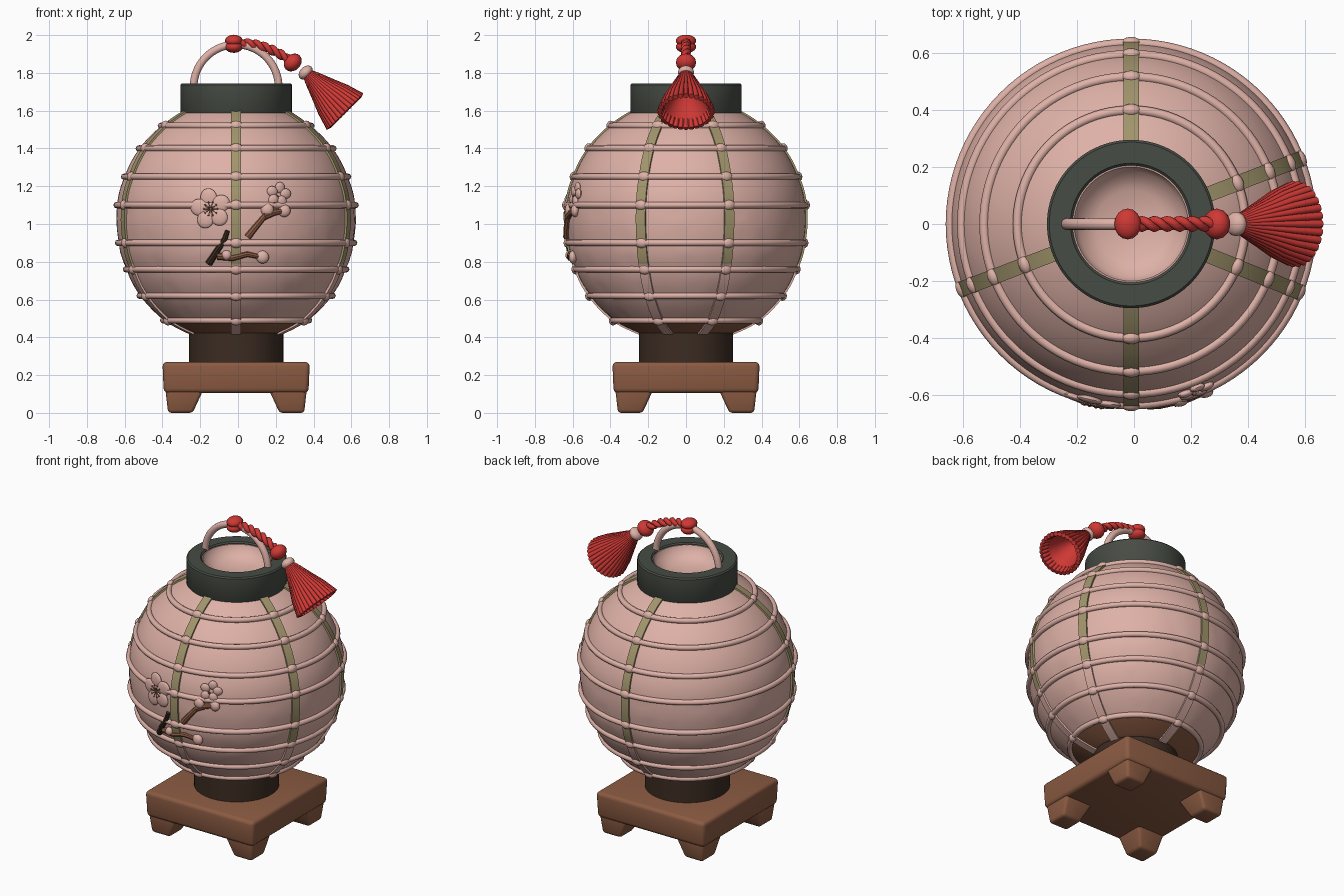
import bpy, bmesh, math
from mathutils import Vector, Matrix

if "Cube" in bpy.data.objects:
    bpy.data.objects.remove(bpy.data.objects["Cube"])

CX = -0.01  # lantern axis


def mat(name, c):
    m = bpy.data.materials.new(name)
    m.diffuse_color = (*c, 1)
    m.use_nodes = True
    m.node_tree.nodes["Principled BSDF"].inputs["Base Color"].default_value = m.diffuse_color
    return m


PINK = mat("paper pink", (0.73, 0.44, 0.385))
OLIVE = mat("olive bamboo", (0.36, 0.30, 0.15))
RED = mat("cord red", (0.62, 0.04, 0.035))
DARK = mat("charcoal green", (0.063, 0.072, 0.058))
WOOD = mat("base wood", (0.26, 0.105, 0.055))
DEEP = mat("dark wood", (0.045, 0.025, 0.016))


def finish(name, bm, mats, rule=None, angle=40):
    bmesh.ops.remove_doubles(bm, verts=bm.verts, dist=1e-5)
    bmesh.ops.recalc_face_normals(bm, faces=bm.faces)
    if rule:
        for f in bm.faces:
            f.material_index = rule(f.calc_center_median())
    me = bpy.data.meshes.new(name)
    bm.to_mesh(me)
    bm.free()
    for m in mats:
        me.materials.append(m)
    me.shade_smooth()
    me.set_sharp_from_angle(angle=math.radians(angle))
    ob = bpy.data.objects.new(name, me)
    bpy.context.collection.objects.link(ob)
    return ob


def lathe(bm, prof, n=96, closed=True, ripple=None):
    """Spin (r, z) points round the lantern axis."""
    rows = []
    for k in range(n):
        a = 2 * math.pi * k / n
        row = []
        for r, z in prof:
            r += ripple(a, z) if ripple else 0
            row.append(bm.verts.new((CX + r * math.cos(a), r * math.sin(a), z)))
        rows.append(row)
    m = len(prof)
    for k in range(n):
        p, q = rows[k], rows[(k + 1) % n]
        for j in range(m if closed else m - 1):
            i = (j + 1) % m
            if prof[j][0] < 1e-6 and prof[i][0] < 1e-6:
                continue
            bm.faces.new((p[j], q[j], q[i], p[i]))


def sweep(bm, pts, section, side, scales=None):
    """Sweep a closed 2D section along a path, with a width direction."""
    pts = [Vector(p) for p in pts]
    side, rings = Vector(side), []
    for i, p in enumerate(pts):
        t = (pts[min(i + 1, len(pts) - 1)] - pts[max(i - 1, 0)]).normalized()
        s = (side - t * side.dot(t)).normalized()
        nrm = t.cross(s)
        k = scales[i] if scales else 1
        rings.append([bm.verts.new(p + s * u * k + nrm * v * k) for u, v in section])
    m = len(section)
    for a, b in zip(rings, rings[1:]):
        for j in range(m):
            bm.faces.new((a[j], a[(j + 1) % m], b[(j + 1) % m], b[j]))
    bm.faces.new(rings[0])
    bm.faces.new(rings[-1])


def circle(r, n=10):
    return [(r * math.cos(2 * math.pi * k / n), r * math.sin(2 * math.pi * k / n)) for k in range(n)]


def blob(bm, loc, scale, rot=Matrix.Identity(4), u=16, v=10):
    M = Matrix.Translation(loc) @ rot @ Matrix.Diagonal((*scale, 1))
    bmesh.ops.create_uvsphere(bm, u_segments=u, v_segments=v, radius=1, matrix=M)


# body profile through the hoops
HOOPS = [(.49, .383), (.62, .508), (.76, .58), (.90, .622), (1.10, .63), (1.25, .59), (1.40, .512), (1.52, .395)]
KEYS = [(.42, .24)] + HOOPS + [(1.60, .27)]


def radius(z):
    for (z0, r0), (z1, r1) in zip(KEYS, KEYS[1:]):
        if z <= z1:
            t = (z - z0) / (z1 - z0)
            return r0 + (r1 - r0) * t + 0.03 * t * (1 - t)
    return KEYS[-1][1]


def steps(n):
    zs = []
    for (z0, _), (z1, _) in zip(KEYS, KEYS[1:]):
        zs += [z0 + (z1 - z0) * k / n for k in range(n)]
    return zs + [KEYS[-1][0]]


def wrinkle(a, z):
    if not .5 < z < 1.08:
        return 0
    return -0.004 * max(0, math.sin(17 * a + 9 * z) * math.sin(7 * a + 2)) * abs(math.sin(z * 22))


# paper body, wood coloured under the lowest hoop
bm = bmesh.new()
lathe(bm, [(0, .42)] + [(radius(z), z) for z in steps(6)] + [(0, 1.60)], 120,
      ripple=lambda a, z: wrinkle(a, z))
finish("paper_body", bm, [PINK, WOOD], lambda c: int(c.z < .487))

# horizontal hoops
bm = bmesh.new()
for z, r in HOOPS:
    lathe(bm, [(r + .003 + u, z + v) for u, v in circle(.017, 8)])
finish("hoops", bm, [PINK], angle=60)

# upright ribs and the lashings where they cross the hoops
ribs, knots = bmesh.new(), bmesh.new()
for deg in (90, 270, 21, -22, 201):
    a = math.radians(deg)
    ca, sa = math.cos(a), math.sin(a)
    path = [(CX + (radius(z) + .002) * ca, (radius(z) + .002) * sa, z) for z in steps(5)]
    sweep(ribs, path, [(-.027, -.008), (.027, -.008), (.027, .008), (-.027, .008)], (-sa, ca, 0))
    for z, r in HOOPS:
        blob(knots, (CX + (r + .003) * ca, (r + .003) * sa, z), (.023, .036, .027), Matrix.Rotation(a, 4, 'Z'))
finish("ribs", ribs, [OLIVE, PINK], lambda c: int(c.z < .78))
finish("rib_lashings", knots, [PINK])

# top collar and the dished paper inside it
bm = bmesh.new()
lathe(bm, [(.205, 1.57), (.287, 1.57), (.295, 1.58), (.295, 1.737), (.287, 1.745), (.213, 1.745), (.205, 1.737)])
finish("collar", bm, [DARK])
bm = bmesh.new()
lathe(bm, [(0, 1.59), (.207, 1.59), (.207, 1.733), (.2, 1.733), (.185, 1.69), (.12, 1.655), (0, 1.645)], 64)
finish("inner_dish", bm, [PINK], angle=60)

# pedestal drum
bm = bmesh.new()
lathe(bm, [(0, .26), (.25, .26), (.25, .422), (.242, .43), (0, .43)], 64)
finish("pedestal", bm, [DEEP])


# rounded, tapered boxes for the stand
def box(bm, x0, x1, y0, y1, z0, z1, taper=None, bev=.02):
    vs = bmesh.ops.create_cube(bm, size=1)["verts"]
    for v in vs:
        low = v.co.z < 0
        bx, by = (taper if taper and low else ((x0, x1), (y0, y1)))
        v.co = (bx[v.co.x > 0], by[v.co.y > 0], z0 if low else z1)
    es = {e for v in vs for e in v.link_edges}
    bmesh.ops.bevel(bm, geom=list(es), offset=bev, segments=3, profile=.5, affect='EDGES')


bm = bmesh.new()
box(bm, CX - .39, CX + .39, -.39, .39, .105, .27, ((CX - .383, CX + .383), (-.383, .383)), .024)
finish("base_plate", bm, [WOOD])
bm = bmesh.new()
for sx in (-1, 1):
    for sy in (-1, 1):
        tx, ty = sorted((sx * .36 + CX, sx * .23 + CX)), sorted((sy * .36, sy * .23))
        px, py = sorted((sx * .375 + CX, sx * .17 + CX)), sorted((sy * .375, sy * .17))
        box(bm, *px, *py, 0, .13, (tx, ty), .017)
finish("feet", bm, [WOOD])

# arched handle
bm = bmesh.new()
arc = [math.pi * k / 32 for k in range(33)]
path = [(CX - .225, 0, 1.62)] + [(CX - .225 * math.cos(t), 0, 1.725 + .225 * math.sin(t)) for t in arc] + [(CX + .225, 0, 1.62)]
sweep(bm, path, circle(.021, 14), (0, 1, 0))
finish("handle", bm, [PINK])

# twisted cord and its knots
bm = bmesh.new()
P = [Vector(p) for p in ((-.02, 0, 1.955), (.09, 0, 1.965), (.19, 0, 1.93), (.29, 0, 1.855))]
for ph in (0, math.pi):
    pts = []
    for k in range(41):
        t = k / 40
        c = P[0] * (1 - t)**3 + P[1] * 3 * t * (1 - t)**2 + P[2] * 3 * t * t * (1 - t) + P[3] * t**3
        w = 22 * t + ph
        pts.append(c + Vector((.2 * math.sin(w), math.cos(w), math.sin(w))) * .013)
    sweep(bm, pts, circle(.015, 8), (0, 1, 0))
finish("cord", bm, [RED], angle=60)
TILT = Matrix.Rotation(math.radians(135), 4, 'Y')  # local z runs down the tassel
bm = bmesh.new()
for dz in (-.016, .016):
    blob(bm, (-.022, 0, 1.954 + dz), (.047, .054, .032))
blob(bm, (.29, 0, 1.855), (.052, .054, .042), TILT)
finish("cord_knots", bm, [RED])
bm = bmesh.new()
blob(bm, (.358, 0, 1.802), (.043, .043, .03), TILT)
finish("tassel_band", bm, [PINK])

# tassel: ring of flaring strands around a hollow skirt
bm = bmesh.new()
start = Vector((.365, 0, 1.797))
prof = [(0, .022), (.05, .042), (.12, .068), (.20, .098), (.29, .123)]


def tassel(a, l, r):
    return start + (TILT @ Vector((r * math.cos(a), 1.13 * r * math.sin(a), l)))


N = 30
for k in range(N):
    a = 2 * math.pi * k / N
    tang = TILT @ Vector((-math.sin(a), math.cos(a), 0))
    sweep(bm, [tassel(a, l, r) for l, r in prof], circle(1, 8), tang, [.006, .008, .0095, .0125, .0145])
skin = [[bm.verts.new(tassel(2 * math.pi * k / N, l, r)) for l, r in prof + [(.20, .08), (.12, .04), (.10, .005)]] for k in range(N)]
for k in range(N):
    p, q = skin[k], skin[(k + 1) % N]
    for j in range(8):
        i = (j + 1) % 8
        bm.faces.new((p[j], q[j], q[i], p[i]))
finish("tassel", bm, [RED], angle=60)


# blossom branch laid on the front of the paper
def surf(x, z, off=0):
    r = radius(z) + off
    return Vector((x, -math.sqrt(r * r - (x - CX)**2), z))


def blossom(bm, x, z, reach, size, turn=90):
    for k in range(5):
        a = math.radians(turn + 72 * k)
        px, pz = x + reach * math.cos(a), z + reach * math.sin(a)
        rot = Matrix.Rotation(math.atan2(px - CX, .63), 4, 'Z') @ Matrix.Rotation(-a, 4, 'Y')
        blob(bm, surf(px, pz, .006), (size * 1.1, .014, size), rot)


bm = bmesh.new()
blossom(bm, -.145, 1.08, .06, .045, 100)
blossom(bm, .215, 1.155, .038, .027, 80)
for x, z, s in ((.155, 1.075, .034), (.245, 1.07, .033), (.13, .825, .034), (-.06, .835, .026)):
    blob(bm, surf(x, z, .008), (s, .022, s))
finish("blossoms", bm, [PINK])
bm = bmesh.new()
for k in range(10):
    a = 2 * math.pi * k / 10
    tip = surf(-.145 + .036 * math.cos(a), 1.08 + .036 * math.sin(a), .021)
    sweep(bm, [surf(-.145, 1.08, .02), tip], circle(.0022, 5), (.3, .2, .93))
    blob(bm, tip, (.005, .004, .005), u=8, v=6)
finish("stamens", bm, [WOOD])

for name, m, lines in (
        ("main_branch", DEEP, [[(-.155, .79), (-.11, .86), (-.07, .92), (-.055, .965)]]),
        ("twigs", WOOD, [[(-.11, .83), (-.03, .82), (.05, .84), (.12, .825)],
                         [(.05, .93), (.09, .98), (.14, 1.04), (.18, 1.09), (.21, 1.15)],
                         [(.14, 1.04), (.19, 1.06), (.24, 1.07)]])):
    bm = bmesh.new()
    for ln in lines:
        sweep(bm, [surf(x, z, .007) for x, z in ln], circle(.019, 8), (0, 1, 0),
              [1 - .12 * k for k in range(len(ln))])
    finish(name, bm, [m])
